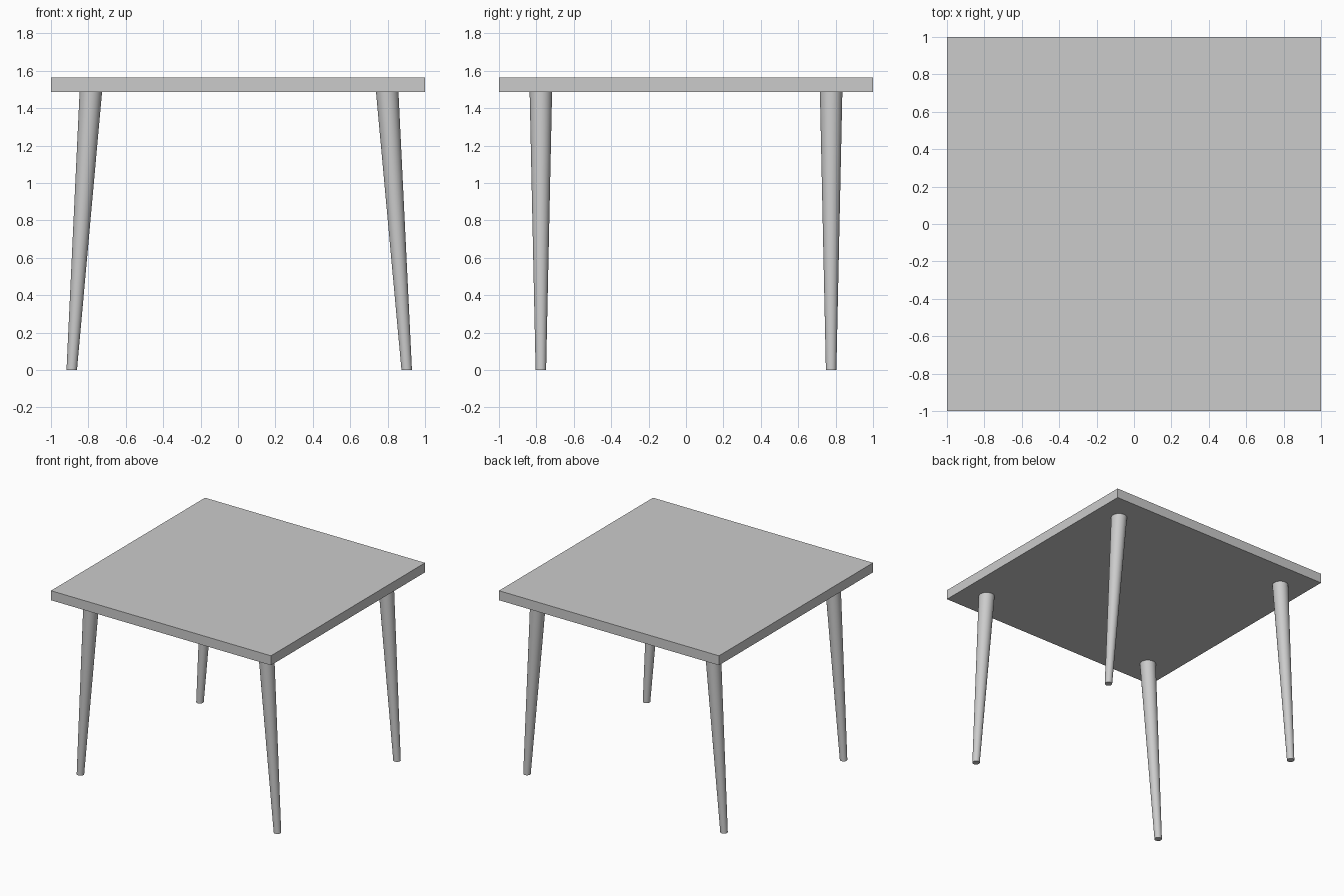
import bpy, bmesh
from mathutils import Matrix

if "Cube" in bpy.data.objects:
    bpy.data.objects.remove(bpy.data.objects["Cube"])

UNDER, TOP = 1.485, 1.563      # underside and top of the table top
R_FOOT, R_HEAD = 0.028, 0.060  # leg taper


def add_object(name, bm):
    mesh = bpy.data.meshes.new(name)
    bm.to_mesh(mesh)
    bm.free()
    obj = bpy.data.objects.new(name, mesh)
    bpy.context.collection.objects.link(obj)
    return obj


def add_leg(name, foot_x, head_x, y):
    # Tapered round leg, sheared sideways so both ends stay level
    bm = bmesh.new()
    bmesh.ops.create_cone(bm, cap_ends=True, segments=32, radius1=R_FOOT,
                          radius2=R_HEAD, depth=UNDER,
                          matrix=Matrix.Translation((0, y, UNDER / 2)))
    for v in bm.verts:
        v.co.x += foot_x + (head_x - foot_x) * v.co.z / UNDER
    for f in bm.faces:
        f.smooth = len(f.verts) == 4
    for e in bm.edges:
        e.smooth = all(len(f.verts) == 4 for f in e.link_faces)
    return add_object(name, bm)


# Square table top
bm = bmesh.new()
bmesh.ops.create_cube(bm, size=1, matrix=Matrix.Translation((0, 0, (UNDER + TOP) / 2))
                      @ Matrix.Diagonal((2, 2, TOP - UNDER, 1)))
add_object("table_top", bm)

# Four legs splayed outwards to the sides
for depth_name, y in (("front", -0.776), ("back", 0.776)):
    add_leg(depth_name + "_left_leg", -0.889, -0.787, y)
    add_leg(depth_name + "_right_leg", 0.902, 0.798, y)
